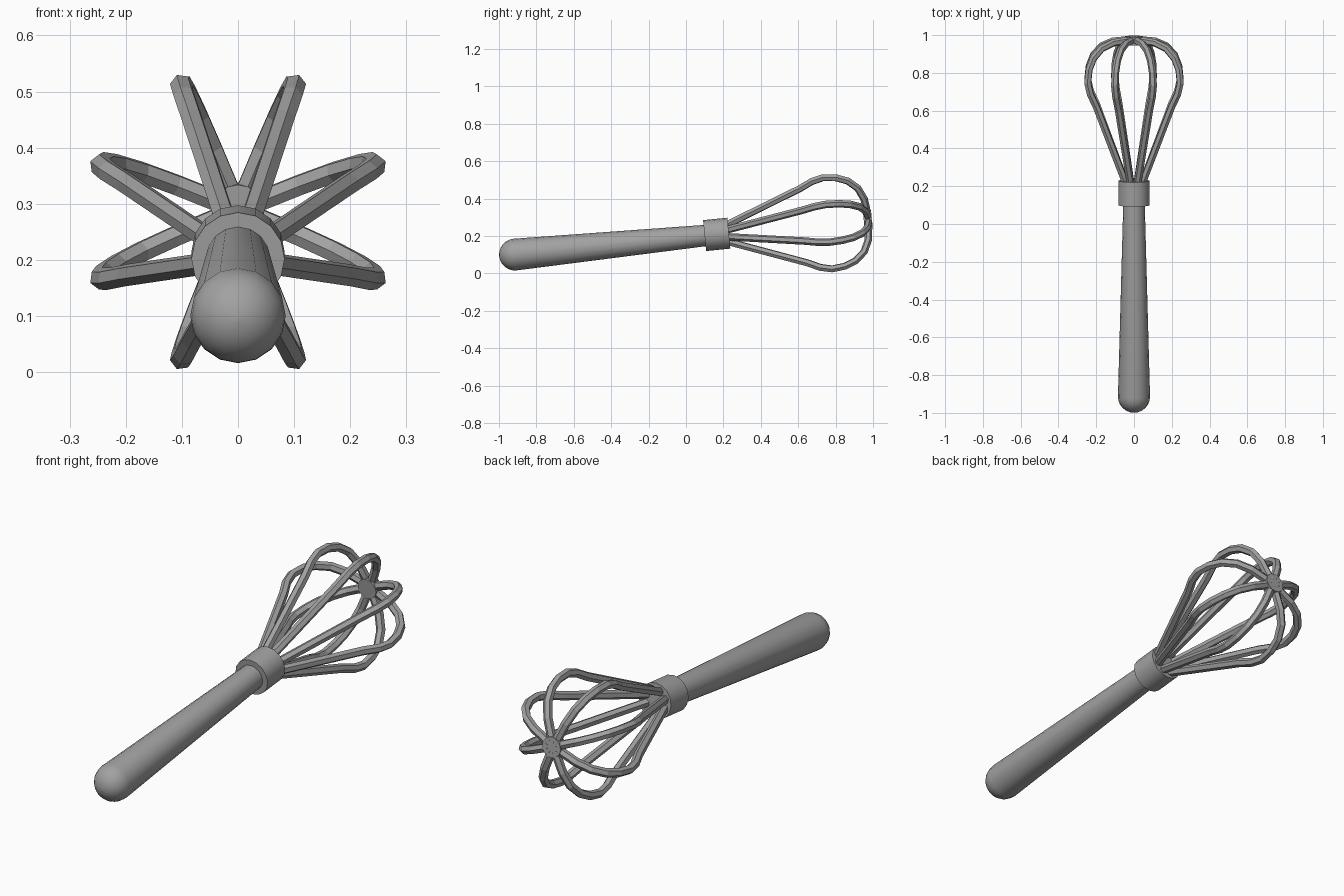
import bpy, bmesh
from math import sin, cos, pi, atan, radians
from mathutils import Matrix, Vector

cube = bpy.data.objects.get("Cube")
if cube:
    bpy.data.objects.remove(cube, do_unlink=True)

metal = bpy.data.materials.new("grey metal")
metal.use_nodes = True
grey = (0.36, 0.36, 0.36, 1)
metal.diffuse_color = grey
metal.node_tree.nodes["Principled BSDF"].inputs["Base Color"].default_value = grey

# The whole whisk leans up slightly towards its tip
TILT = Matrix.Translation((0, 0, 0.192)) @ Matrix.Rotation(atan(0.1), 4, 'X')


def finish(name, bm, smooth_angle=None):
    bmesh.ops.recalc_face_normals(bm, faces=bm.faces)
    mesh = bpy.data.meshes.new(name)
    bm.to_mesh(mesh)
    bm.free()
    mesh.materials.append(metal)
    ob = bpy.data.objects.new(name, mesh)
    bpy.context.collection.objects.link(ob)
    ob.matrix_world = TILT
    if smooth_angle:
        bpy.ops.object.select_all(action='DESELECT')
        ob.select_set(True)
        bpy.context.view_layer.objects.active = ob
        bpy.ops.object.shade_smooth_by_angle(angle=radians(smooth_angle))
    return ob


def skin(bm, rings):
    """Join successive rings of points into a capped tube."""
    loops = [[bm.verts.new(p) for p in ring] for ring in rings]
    n = len(loops[0])
    for a, b in zip(loops, loops[1:]):
        for i in range(n):
            j = (i + 1) % n
            bm.faces.new((a[i], a[j], b[j], b[i]))
    bm.faces.new(loops[0])
    bm.faces.new(loops[-1])


def lathe(name, profile, sides=16):
    """Turn (radius, position) pairs around the y axis."""
    bm = bmesh.new()
    skin(bm, [[(r * cos(2 * pi * i / sides), y, r * sin(2 * pi * i / sides))
               for i in range(sides)] for r, y in profile])
    bmesh.ops.remove_doubles(bm, verts=bm.verts, dist=1e-5)
    return finish(name, bm, 40)


# Tapered handle with a round butt
R = 0.085
butt = [(R * sin(a), -0.919 - R * cos(a)) for a in (pi / 2 * k / 6 + 0.002 for k in range(6))]
lathe("handle", butt + [(R, -0.919), (0.056, 0.14)])

# Collar and tip disc
lathe("collar", [(0.083, 0.10), (0.083, 0.23)])
lathe("tip_disc", [(0.047, 0.955), (0.047, 0.998)])

# Eight bent wires with a six-sided section, one corner facing outwards
PATH = [Vector(p) for p in ((0.04, 0.20), (0.215, 0.63), (0.25, 0.70), (0.265, 0.76),
                            (0.257, 0.83), (0.232, 0.89), (0.185, 0.94),
                            (0.12, 0.968), (0.02, 0.98))]
WIRE = 0.02
for k in range(8):
    turn = Matrix.Rotation(pi / 8 + k * pi / 4, 3, 'Y')
    rings = []
    for i, p in enumerate(PATH):
        before = (p - PATH[max(i - 1, 0)]).normalized()
        after = (PATH[min(i + 1, len(PATH) - 1)] - p).normalized()
        along = (before + after).normalized()
        out = Vector((along.y, -along.x))
        ring = []
        for c in range(6):
            a = c * pi / 3
            q = p + out * WIRE * cos(a)
            ring.append(turn @ Vector((q.x, q.y, WIRE * sin(a))))
        rings.append(ring)
    bm = bmesh.new()
    skin(bm, rings)
    finish(f"wire_{k + 1}", bm)
